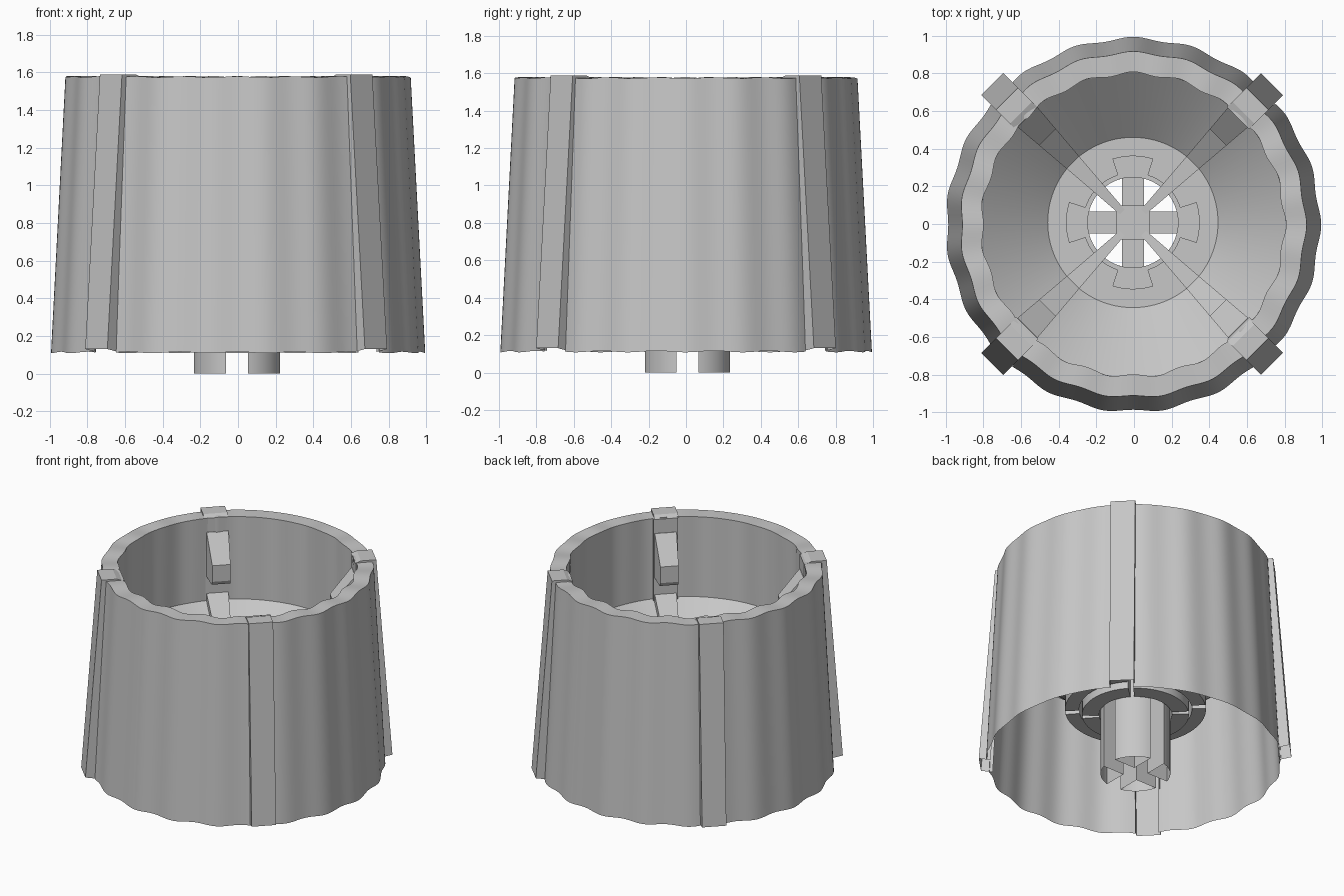
import bpy, bmesh, math
from math import sin, cos, pi, radians

if "Cube" in bpy.data.objects:
    bpy.data.objects.remove(bpy.data.objects["Cube"])

grey = bpy.data.materials.new("warm_grey")
grey.diffuse_color = (0.57, 0.57, 0.57, 1)
grey.use_nodes = True
grey.node_tree.nodes["Principled BSDF"].inputs["Base Color"].default_value = grey.diffuse_color
INNER = (-0.006, 0.008)   # slight offset of the inner parts
RIBS = (-0.01, 0.0)       # slight offset of the outer ribs
SHELL = (-0.004, -0.004)


def finish(name, bm, smooth=True, offset=(0, 0)):
    bmesh.ops.translate(bm, vec=(offset[0], offset[1], 0), verts=bm.verts)
    bmesh.ops.recalc_face_normals(bm, faces=bm.faces)
    me = bpy.data.meshes.new(name)
    bm.to_mesh(me)
    bm.free()
    ob = bpy.data.objects.new(name, me)
    bpy.context.collection.objects.link(ob)
    me.materials.append(grey)
    if smooth:
        bpy.ops.object.select_all(action='DESELECT')
        ob.select_set(True)
        bpy.context.view_layer.objects.active = ob
        bpy.ops.object.shade_smooth_by_angle(angle=radians(30))
    return ob


def wave(a):
    # ten-degree ripples, phase flipped on the back-left half
    s = 1 if -pi / 4 <= (a if a < 1.5 * pi else a - 2 * pi) <= 3 * pi / 4 else -1
    return s * cos(20 * a)


def under_rib(a):
    return abs((a % (pi / 2)) - pi / 4) < 0.08


def revolve(name, profile, n=96, start=0.0, sweep=2 * pi, closed=False,
            slots=False, offset=INNER):
    # profile: (radius, height, ripple)
    bm = bmesh.new()
    full = abs(sweep - 2 * pi) < 1e-6
    count = n if full else n + 1
    rings = []
    for i in range(count):
        a = start + sweep * i / n
        ring = []
        for r, z, amp in profile:
            w = amp * wave(a % (2 * pi))
            ring.append(bm.verts.new(((r + w) * cos(a), (r + w) * sin(a), z - 0.5 * w)))
        rings.append(ring)
    m = len(profile)
    for i in range(n):
        p, q = rings[i], rings[(i + 1) % count]
        for j in range(m if closed else m - 1):
            if slots and j == 0 and under_rib(start + sweep * (i + 0.5) / n):
                continue
            k = (j + 1) % m
            bm.faces.new((p[j], q[j], q[k], p[k]))
    if closed and not full:
        bm.faces.new(rings[0])
        bm.faces.new(rings[-1][::-1])
    return finish(name, bm, True, offset)


def radial_prism(name, profile, half_width, angle, skip=(), offset=INNER):
    # side profile in (radius, height), given width, placed along an angle
    bm = bmesh.new()
    sides = []
    for s in (-1, 1):
        side = []
        for r, z in profile:
            t = s * half_width(r)
            side.append(bm.verts.new((r * cos(angle) - t * sin(angle),
                                      r * sin(angle) + t * cos(angle), z)))
        sides.append(side)
    a, b = sides
    bm.faces.new(a)
    bm.faces.new(b[::-1])
    for i in range(len(a)):
        if i not in skip:
            j = (i + 1) % len(a)
            bm.faces.new((a[i], b[i], b[j], a[j]))
    return finish(name, bm, False, offset)


# rippled outer skin, top rim and inner wall that becomes round lower down
revolve("rippled_shell", [(0.990, 0.112, 0.008), (0.914, 1.575, 0.007),
                          (0.803, 1.575, 0.009), (0.810, 0.96, 0)],
        240, slots=True, offset=SHELL)

# conical bowl with flat floor around the central hole
FLOOR = 0.66
revolve("bowl", [(0.825, 0.98, 0), (0.452, FLOOR, 0), (0.24, FLOOR, 0)])

# segmented flange rings under the floor
for i in range(4):
    start = i * pi / 2 - pi / 4 + 0.05
    for label, r0, r1, z0 in (("outer", 0.38, 0.475, 0.50), ("inner", 0.245, 0.36, 0.46)):
        revolve(f"{label}_flange_segment_{i}",
                [(r0, z0, 0), (r1, z0, 0), (r1, FLOOR - 0.005, 0), (r0, FLOOR - 0.005, 0)],
                16, start, pi / 2 - 0.1, True)

# raised collar and pads on the floor
revolve("collar", [(0.24, FLOOR - 0.01, 0), (0.265, FLOOR - 0.01, 0),
                   (0.265, FLOOR + 0.015, 0), (0.24, FLOOR + 0.015, 0)], 64, closed=True)
for i in range(4):
    revolve(f"floor_pad_{i}", [(0.26, FLOOR - 0.005, 0), (0.355, FLOOR - 0.005, 0),
                               (0.355, FLOOR + 0.015, 0), (0.26, FLOOR + 0.015, 0)],
            8, i * pi / 2 - 0.31, 0.62, True)


def taper(r):
    return 0.018 + max(r - 0.1, 0) * 0.082


def rib_width(r):
    return 0.083


for i in range(4):
    a = pi / 4 + i * pi / 2
    # hollow outer rib wrapping over the rim, open towards the inside
    radial_prism(f"outer_rib_{i}", [(0.795, 1.572), (0.835, 1.588), (0.94, 1.588),
                                    (1.05, 0.13), (0.97, 0.115), (0.895, 1.572)],
                 rib_width, a, (3, 4), RIBS)
    # flat panel on the inner wall behind the rib
    radial_prism(f"wall_panel_{i}", [(0.792, 1.574), (0.83, 1.574), (0.83, 0.97),
                                     (0.792, 0.97)], rib_width, a)
    # wedge-shaped catch on the inner wall
    radial_prism(f"wall_catch_{i}", [(0.83, 1.48), (0.79, 1.47), (0.64, 1.29),
                                     (0.64, 1.17), (0.66, 1.14), (0.83, 1.14)], taper, a)
    # fin running down the bowl to the hub
    radial_prism(f"bowl_fin_{i}", [(0.82, 1.04), (0.45, FLOOR + 0.06), (0.08, FLOOR + 0.03),
                                   (0.08, FLOOR - 0.03), (0.45, FLOOR - 0.03),
                                   (0.82, 0.95)], taper, a)
    # bridge between neighbouring posts
    radial_prism(f"post_bridge_{i}", [(0.0, FLOOR - 0.05), (0.25, FLOOR - 0.05),
                                      (0.25, FLOOR - 0.01), (0.0, FLOOR - 0.01)],
                 lambda r: 0.058, i * pi / 2)
    # hollow quarter-round post, open at both ends
    bm = bmesh.new()
    a0 = math.asin(0.058 / 0.235)
    pts = [(0.058, 0.058)]
    for k in range(13):
        t = a0 + (pi / 2 - 2 * a0) * k / 12
        pts.append((0.235 * cos(t), 0.235 * sin(t)))
    c, s = cos(i * pi / 2), sin(i * pi / 2)
    lo, hi = [[bm.verts.new((x * c - y * s, x * s + y * c, z)) for x, y in pts]
              for z in (0.0, FLOOR - 0.02)]
    for k in range(len(pts)):
        j = (k + 1) % len(pts)
        bm.faces.new((lo[k], lo[j], hi[j], hi[k]))
    finish(f"hollow_post_{i}", bm, True, INNER)

# square hub with clipped corners where the fins meet
bm = bmesh.new()
plan = []
for i in range(4):
    c, s = cos(i * pi / 2), sin(i * pi / 2)
    plan += [(x * c - y * s, x * s + y * c) for x, y in ((0.09, 0.065), (0.065, 0.09))]
base = bm.faces.new([bm.verts.new((x, y, FLOOR - 0.04)) for x, y in plan])
top = bmesh.ops.extrude_face_region(bm, geom=[base], use_keep_orig=True)
bmesh.ops.translate(bm, vec=(0, 0, 0.07),
                    verts=[v for v in top["geom"] if isinstance(v, bmesh.types.BMVert)])
finish("hub", bm, False, INNER)
